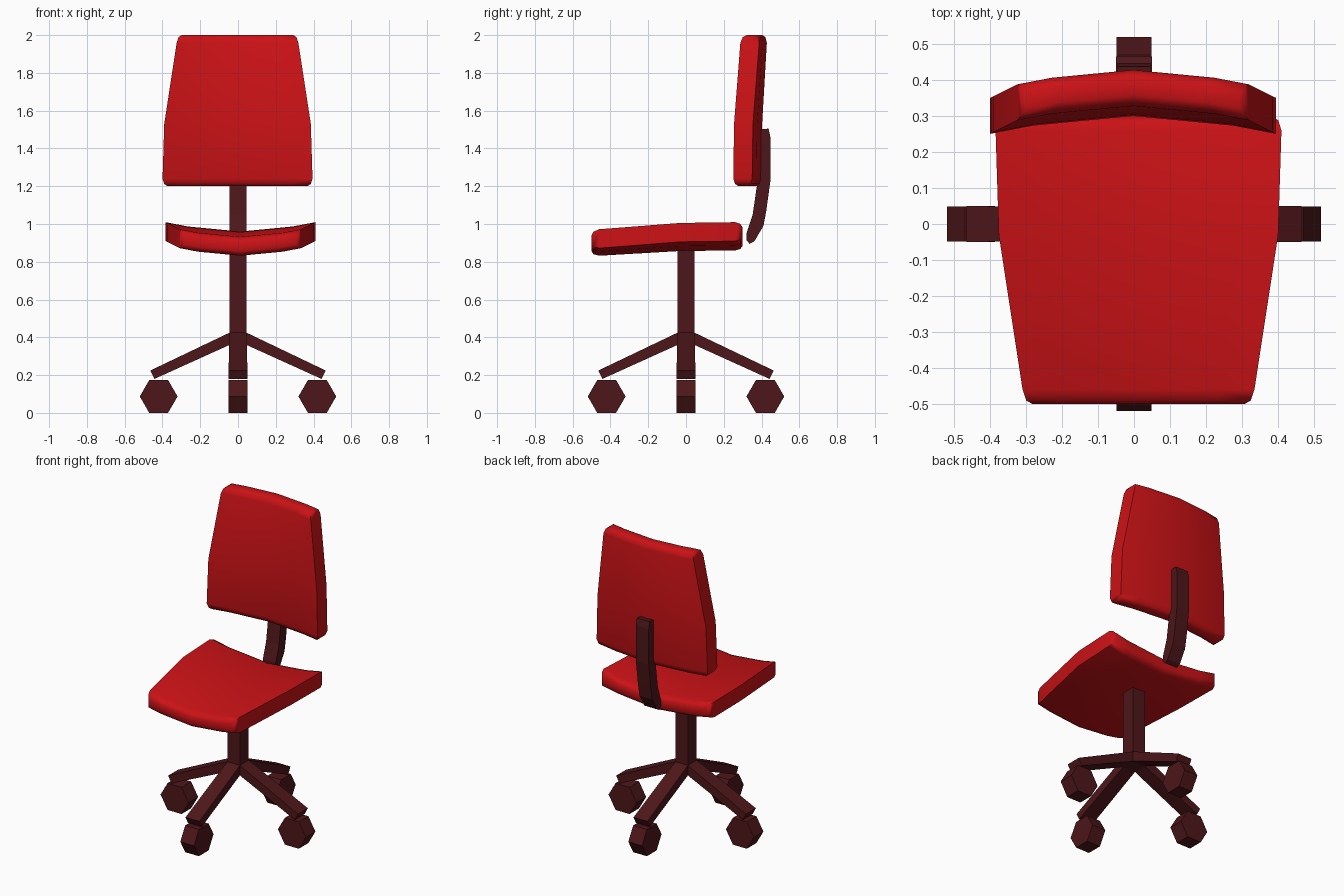
import bpy, math
from mathutils import Matrix, Vector

if "Cube" in bpy.data.objects:
    bpy.data.objects.remove(bpy.data.objects["Cube"])


def material(name, rgb):
    m = bpy.data.materials.new(name)
    m.diffuse_color = (*rgb, 1)
    m.use_nodes = True
    m.node_tree.nodes["Principled BSDF"].inputs["Base Color"].default_value = m.diffuse_color
    return m


RED = material("red_cushion", (0.60, 0.006, 0.008))
DARK = material("dark_red_frame", (0.075, 0.008, 0.010))


def add_mesh(name, verts, faces, mat):
    import bmesh
    me = bpy.data.meshes.new(name)
    me.from_pydata(verts, [], faces)
    bm = bmesh.new()
    bm.from_mesh(me)
    bmesh.ops.recalc_face_normals(bm, faces=bm.faces)
    bm.to_mesh(me)
    bm.free()
    me.materials.append(mat)
    ob = bpy.data.objects.new(name, me)
    bpy.context.collection.objects.link(ob)
    return ob


def prism(name, profile, half, place):
    """Profile in a plane, given width (one value or one per point), then placed."""
    n = len(profile)
    w = half if isinstance(half, list) else [half] * n
    verts = [place(a, s * w[i], b) for s in (-1, 1) for i, (a, b) in enumerate(profile)]
    faces = [list(range(n)), list(range(n, 2 * n))]
    faces += [[i, (i + 1) % n, n + (i + 1) % n, n + i] for i in range(n)]
    return add_mesh(name, verts, faces, DARK)


# cushion sections: distance along, half width, centre height, edge inset
ROWS = [(0.0, 0.370, -0.050, 0.025), (0.012, 0.388, -0.050, 0.008), (0.04, 0.397, -0.050, 0),
        (0.33, 0.388, -0.053, 0), (0.76, 0.322, -0.078, 0),
        (0.79, 0.312, -0.080, 0.010), (0.80, 0.295, -0.081, 0.027)]
# dished cross-section: fraction of half width, rise
COLS = [(-1, 0.05), (-0.7, 0.027), (0, 0), (0.7, 0.027), (1, 0.05)]
THICK = 0.10


def cushion(name, place):
    verts, faces = [], []
    for s, half, base, inset in ROWS:
        k = half / 0.4
        ring = [(t * half, base + r * k - inset) for t, r in COLS]
        ring += [(t * half, base + r * k - THICK + inset) for t, r in reversed(COLS)]
        verts += [place(u, s, h) for u, h in ring]
    n, m = 2 * len(COLS), len(COLS)
    for r in range(len(ROWS) - 1):
        for i in range(n):
            j = (i + 1) % n
            faces.append([r * n + i, r * n + j, (r + 1) * n + j, (r + 1) * n + i])
    for o in (0, (len(ROWS) - 1) * n):
        faces += [[o + i, o + i + 1, o + n - 2 - i, o + n - 1 - i] for i in range(m - 1)]
    ob = add_mesh(name, verts, faces, RED)
    bpy.ops.object.select_all(action='DESELECT')
    ob.select_set(True)
    bpy.context.view_layer.objects.active = ob
    bpy.ops.object.shade_smooth_by_angle(angle=math.radians(60))


# seat and backrest share one cushion shape
cushion("seat", lambda u, s, h: (u + 0.0125, 0.30 - s, 1.01 + h))
cushion("backrest", lambda u, s, h: (u - 0.0025, 0.25 - h, 1.20 + s))

# curved bar behind the backrest
prism("back_support",
      [(0.385, 1.50), (0.437, 1.505), (0.447, 1.46), (0.447, 1.23), (0.425, 1.07), (0.41, 0.99),
       (0.363, 0.91), (0.337, 0.895), (0.32, 0.915), (0.32, 0.95), (0.353, 1.05), (0.375, 1.20)],
      0.046, lambda a, w, b: (w, a, b))

# square column
prism("column", [(-0.045, 0.36), (0.045, 0.36), (0.045, 0.90), (-0.045, 0.90)],
      0.045, lambda a, w, b: (a, w, b))

# four legs with hexagonal wheels
LEG = [(0.04, 0.427), (0.465, 0.224), (0.442, 0.18), (0.04, 0.362)]
R = 0.10
HEX = [(0.42 + R * math.cos(i * math.pi / 3), 0.087 + R * math.sin(i * math.pi / 3)) for i in range(6)]
for i, side in enumerate(("right", "back", "left", "front")):
    rot = Matrix.Rotation(i * math.pi / 2, 3, 'Z')
    place = lambda a, w, b: rot @ Vector((a, w, b))
    prism(side + "_leg", LEG, [0.045, 0.05, 0.05, 0.045], place)
    prism(side + "_wheel", HEX, 0.049, place)
